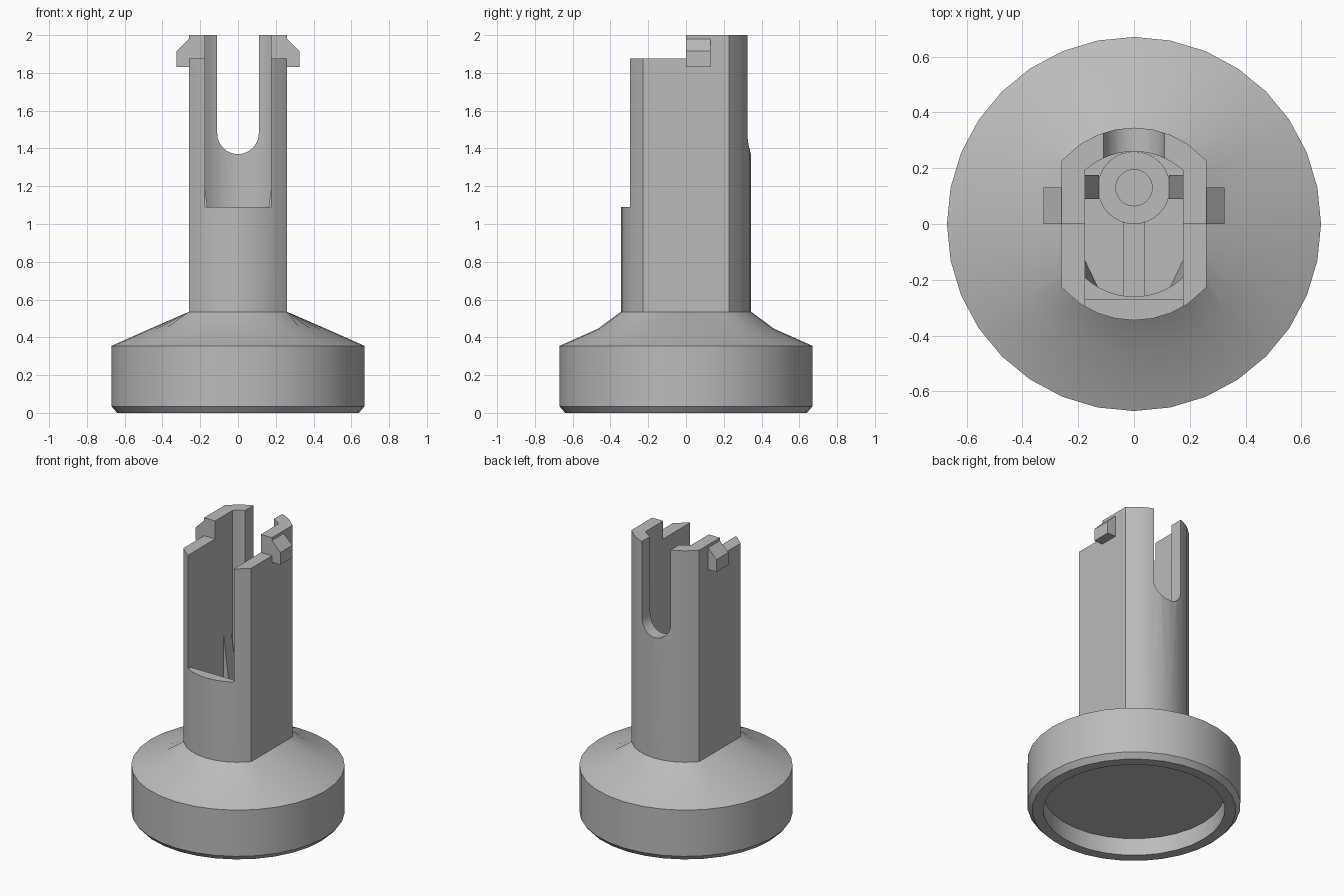
import bpy, bmesh
from math import sin, cos, pi, acos, asin

old = bpy.data.objects.get("Cube")
if old:
    bpy.data.objects.remove(old, do_unlink=True)

grey = bpy.data.materials.new("plain grey")
grey.use_nodes = True
grey.diffuse_color = (0.5, 0.5, 0.5, 1)
grey.node_tree.nodes["Principled BSDF"].inputs["Base Color"].default_value = (0.5, 0.5, 0.5, 1)

R, FLAT, BORE, INNER = 0.345, 0.26, 0.26, 0.175   # stem sizes
FLOOR = 0.6                                       # bottom of the stem cavity


def loft(name, rings):
    """Skin a list of equal-length point rings and cap both ends."""
    bm = bmesh.new()
    rows = [[bm.verts.new(p) for p in ring] for ring in rings]
    n = len(rows[0])
    for a, b in zip(rows, rows[1:]):
        for i in range(n):
            j = (i + 1) % n
            bm.faces.new((a[i], a[j], b[j], b[i]))
    bm.faces.new(rows[0][::-1])
    bm.faces.new(rows[-1])
    bmesh.ops.remove_doubles(bm, verts=bm.verts, dist=1e-5)
    bmesh.ops.recalc_face_normals(bm, faces=bm.faces)
    mesh = bpy.data.meshes.new(name)
    bm.to_mesh(mesh)
    bm.free()
    mesh.materials.append(grey)
    ob = bpy.data.objects.new(name, mesh)
    bpy.context.collection.objects.link(ob)
    return ob


def prism(name, pts, lo, hi, axis="z"):
    """Extrude a flat outline along z (outline in xy) or y (outline in xz)."""
    place = (lambda u, v, t: (u, v, t)) if axis == "z" else (lambda u, v, t: (u, t, v))
    return loft(name, [[place(u, v, t) for u, v in pts] for t in (lo, hi)])


def box(name, x, y0, y1, z0, z1):
    return prism(name, [(-x, y0), (x, y0), (x, y1), (-x, y1)], z0, z1)


def circle(r, z, n=32, cy=0):
    return [(r * cos(2 * pi * i / n), cy + r * sin(2 * pi * i / n), z) for i in range(n)]


def arc(r, a0, a1, n, cy=0):
    return [(r * cos(a0 + (a1 - a0) * i / n), cy + r * sin(a0 + (a1 - a0) * i / n))
            for i in range(n + 1)]


def stem_ring(z):
    """Round outline with two flat sides, with exact corners."""
    corner, n, ring = acos(FLAT / R), 32, []
    for i in range(n):
        a = 2 * pi * i / n
        if i % 8 == 4:
            a = {4: corner, 12: pi - corner, 20: pi + corner, 28: -corner}[i]
        r = min(R, FLAT / max(abs(cos(a)), 1e-6))
        ring.append((r * cos(a), r * sin(a), z))
    return ring


def cut(target, cutter):
    mod = target.modifiers.new("cut", "BOOLEAN")
    mod.operation, mod.solver, mod.object = "DIFFERENCE", "EXACT", cutter
    bpy.ops.object.select_all(action="DESELECT")
    bpy.context.view_layer.objects.active = target
    target.select_set(True)
    bpy.ops.object.modifier_apply(modifier=mod.name)
    bpy.data.objects.remove(cutter, do_unlink=True)


def smooth(ob):
    bpy.ops.object.select_all(action="DESELECT")
    bpy.context.view_layer.objects.active = ob
    ob.select_set(True)
    bpy.ops.object.shade_smooth_by_angle(angle=0.5)


# Round foot, sloping shoulder and flat-sided stem in one body
body = loft("foot_and_stem", [circle(0.64, 0), circle(0.67, 0.035), circle(0.67, 0.355),
                              circle(0.467, 0.445), stem_ring(0.535), stem_ring(2)])

# Recess under the foot
cut(body, loft("recess_cutter", [circle(0.57, -0.1), circle(0.57, 0.12)]))

# Cavity: square-fronted above, round-fronted below
side = acos(INNER / BORE)
back_arc = arc(BORE, side, pi - side, 12)
front_arc = arc(BORE, pi + side, 2 * pi - side, 12)
cut(body, prism("lower_cutter", back_arc + front_arc, FLOOR, 1.0))
cut(body, prism("upper_cutter", back_arc + [(-INNER, -0.27), (INNER, -0.27)], 0.9, 2.1))

# Front window, lowered front half and rounded slot at the back
cut(body, box("window_cutter", INNER, -0.5, 0, 1.09, 2.1))
cut(body, box("step_cutter", 0.5, -0.5, 0, 1.875, 2.1))
slot = arc(0.11, pi, 2 * pi, 16, 1.48) + [(0.11, 2.1), (-0.11, 2.1)]
cut(body, prism("slot_cutter", slot, 0.1, 0.5, "y"))
smooth(body)

# Hollow post and rib on the cavity floor
post = loft("inner_post", [circle(r, z, 32, 0.13) for r, z in
                           ((0.13, FLOOR - 0.02), (0.13, 0.8), (0.065, 0.8), (0.065, 0.65))])
smooth(post)
box("inner_rib", 0.04, -0.265, 0.02, FLOOR - 0.02, 0.75)

# Mirrored details on each side wall
for s, label in ((1, "left"), (-1, "right")):
    clip = [(0.24, 2), (0.325, 1.915), (0.325, 1.83), (0.24, 1.83)]
    prism(label + "_snap_clip", [(s * x, z) for x, z in clip], 0, 0.13, "y")
    gusset = [(0.18, FLOOR), (0.18, 1.19), (0.175, 1.19), (0.125, 0.8), (0.125, FLOOR)]
    prism(label + "_gusset", [(s * x, z) for x, z in gusset], 0.09, 0.175, "y")
    foot = [(0.176, -0.13), (0.13, -0.226), (0.176, -0.195)]
    loft(label + "_corner_gusset", [[(s * x, y, FLOOR) for x, y in foot],
                                    [(s * (0.176 + (x - 0.176) * 0.1), -0.195 + (y + 0.195) * 0.1, 0.9)
                                     for x, y in foot]])
